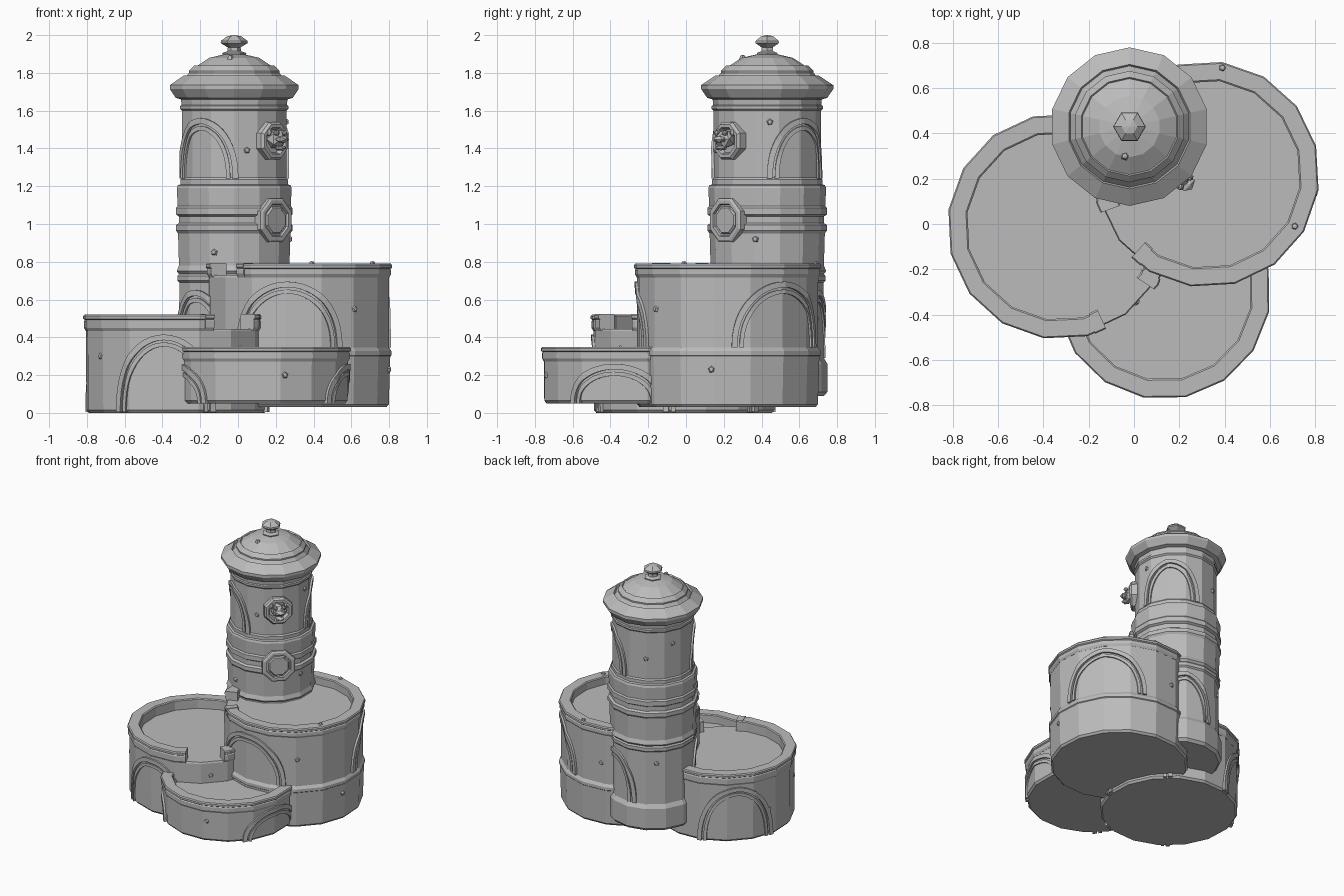
import bpy, bmesh
from math import sin, cos, pi, radians, degrees
from mathutils import Matrix, Vector

if "Cube" in bpy.data.objects:
    bpy.data.objects.remove(bpy.data.objects["Cube"], do_unlink=True)

stone = bpy.data.materials.new("grey stone")
stone.use_nodes = True
stone.diffuse_color = (0.5, 0.5, 0.5, 1)
stone.node_tree.nodes["Principled BSDF"].inputs["Base Color"].default_value = (0.5, 0.5, 0.5, 1)


def finish(name, bm, matrix):
    bmesh.ops.remove_doubles(bm, verts=bm.verts, dist=0.0002)
    bmesh.ops.recalc_face_normals(bm, faces=bm.faces)
    mesh = bpy.data.meshes.new(name)
    bm.to_mesh(mesh)
    bm.free()
    mesh.materials.append(stone)
    obj = bpy.data.objects.new(name, mesh)
    obj.matrix_world = matrix
    bpy.context.collection.objects.link(obj)
    return obj


def skin(name, rings, matrix, loop, section_loop):
    """Join a row of equal cross-sections with quads."""
    bm = bmesh.new()
    rows = [[bm.verts.new(p) for p in ring] for ring in rings]
    count, size = len(rows), len(rows[0])
    for i in range(count if loop else count - 1):
        a, b = rows[i], rows[(i + 1) % count]
        for j in range(size if section_loop else size - 1):
            k = (j + 1) % size
            bm.faces.new((a[j], a[k], b[k], b[j]))
    if not loop:
        bm.faces.new(rows[0])
        bm.faces.new(rows[-1])
    return finish(name, bm, matrix)


def polar(r, a, z):
    return (r * cos(a), r * sin(a), z)


def lathe(name, profile, sides, turn, matrix):
    angles = [radians(turn) + 2 * pi * i / sides for i in range(sides)]
    return skin(name, [[polar(r, a, z) for r, z in profile] for a in angles], matrix, True, False)


class Drum:
    """A many-sided round body that reliefs can follow."""

    def __init__(self, x, y, sides, turn):
        self.sides, self.turn = sides, turn
        self.matrix = Matrix.Translation((x, y, 0))

    def flat(self, deg):
        step = 360 / self.sides
        local = (deg - self.turn) % step - step / 2
        return cos(pi / self.sides) / cos(radians(local))

    def solid(self, name, profile):
        return lathe(name, profile, self.sides, self.turn, self.matrix)

    def arc(self, name, profile, start, end):
        step = 360 / self.sides
        corners = [self.turn + step * i for i in range(-40, 80)]
        degs = [start] + [c for c in corners if start + 0.5 < c < end - 0.5] + [end]
        rings = [[polar(r * self.flat(d), radians(d), z) for r, z in profile] for d in degs]
        return skin(name, rings, self.matrix, False, True)

    def arch(self, name, r, deg, z0, half, height):
        # two stepped mouldings, each swept along half an ellipse
        for label, inset, width, depth in (("outer", 0, 0.03, 0.014), ("inner", 0.042, 0.022, 0.009)):
            rings = []
            for i in range(25):
                t = pi * i / 24
                ring = []
                for cut, lift in ((inset, -0.02), (inset, depth), (inset + width, depth), (inset + width, -0.02)):
                    d = deg + degrees((half - cut) * cos(t) / r)
                    z = z0 + (height - cut) * sin(t) ** 0.9
                    ring.append(polar(r * self.flat(d) + lift, radians(d), z))
                rings.append(ring)
            skin(f"{name}_{label}_moulding", rings, self.matrix, False, True)

    def facing(self, r, deg, z):
        # local z points outwards, local y points up
        out = Vector((cos(radians(deg)), sin(radians(deg)), 0))
        side = Vector((0, 0, 1)).cross(out)
        basis = Matrix((side, Vector((0, 0, 1)), out)).transposed().to_4x4()
        return self.matrix @ Matrix.Translation(out * r + Vector((0, 0, z))) @ basis

    def stud(self, r, deg, z):
        lathe("stone_nub", [(0, -0.01), (0.024, -0.01), (0.012, 0.009), (0, 0.011)], 5, 20,
              self.facing(r * self.flat(deg), deg, z))


def basin(name, drum, r, z0, floor, top, rim_spans, base_top=None):
    body = [(0, z0), (r - 0.03, z0), (r - 0.017, z0 + 0.015)]
    if base_top:
        body += [(r - 0.009, base_top - 0.035), (r - 0.003, base_top - 0.03),
                 (r - 0.003, base_top - 0.008), (r - 0.017, base_top + 0.012)]
    body += [(r - 0.015, floor - 0.012), (r - 0.02, floor), (0, floor)]
    drum.solid(name + "_body", body)
    low = floor - 0.012
    rim = [(r - 0.085, low), (r - 0.085, top - 0.006), (r - 0.078, top), (r - 0.006, top), (r, top - 0.008),
           (r, top - 0.022), (r - 0.009, top - 0.028), (r - 0.005, top - 0.034), (r - 0.005, low + 0.016),
           (r - 0.014, low)]
    for start, end in rim_spans:
        drum.arc(name + "_rim", rim, start, end)
        if end - start < 355:
            block = [(q + (0.005 if q > r - 0.04 else -0.005), z + 0.004) for q, z in rim]
            drum.arc(name + "_rim_end", block, start, start + 6)
            drum.arc(name + "_rim_end", block, end - 6, end)


# Three stepped basins, the upper two with a spillway gap
high = Drum(0.32, 0.22, 16, 14.5)
left = Drum(-0.325, -0.01, 16, 14)
front = Drum(0.13, -0.30, 16, 12)
basin("high_basin", high, 0.5, 0.03, 0.73, 0.79, [(228, 560)], 0.335)
basin("middle_basin", left, 0.5, 0, 0.445, 0.52, [(-34, 294)])
basin("low_basin", front, 0.475, 0.05, 0.285, 0.35, [(0, 360)])

for deg in (38, -97):
    high.arch("high_basin_arch", 0.485, deg, 0.345, 0.3, 0.35)
for deg in (-98, 135, 20):
    left.arch("middle_basin_arch", 0.485, deg, 0.005, 0.28, 0.41)
for deg in (-10, -163):
    front.arch("low_basin_arch", 0.459, deg, 0.05, 0.26, 0.21)

# Tower shaft with bands
tower = Drum(-0.02, 0.43, 14, 90)
shaft = [(0, 0.09), (0.3, 0.09), (0.318, 0.11), (0.318, 0.26), (0.3, 0.29), (0.298, 0.69), (0.308, 0.7),
         (0.308, 0.725), (0.3, 0.735), (0.312, 0.75), (0.3, 0.78), (0.305, 0.95), (0.316, 0.965),
         (0.316, 0.995), (0.3, 1.005), (0.3, 1.04), (0.316, 1.05), (0.316, 1.085), (0.307, 1.095),
         (0.312, 1.19), (0.306, 1.205), (0.292, 1.21), (0.292, 1.235), (0.284, 1.245), (0.284, 1.6),
         (0.294, 1.61), (0.294, 1.625), (0.286, 1.63), (0.29, 1.67), (0, 1.67)]
tower.solid("tower_shaft", shaft)
for deg in (42, 232):
    tower.arch("upper_tower_arch", 0.284, deg, 1.24, 0.21, 0.32)
for deg in (62, 227):
    tower.arch("lower_tower_arch", 0.299, deg, 0.29, 0.21, 0.36)

# Domed cap and finial
tower.solid("tower_cap", [(0, 1.66), (0.29, 1.66), (0.318, 1.668), (0.35, 1.715), (0.35, 1.735), (0.275, 1.785),
                          (0.268, 1.772), (0.246, 1.8), (0.246, 1.81), (0.218, 1.838), (0.212, 1.83),
                          (0.135, 1.88), (0.06, 1.897), (0, 1.9)])
lathe("finial", [(0, 1.885), (0.06, 1.885), (0.064, 1.905), (0.036, 1.915), (0.034, 1.935), (0.072, 1.958),
                 (0.07, 1.97), (0.035, 1.995), (0, 2.0)], 6, 0, tower.matrix)

# Eight-sided plaque and round spout frame on the front corner
lathe("plaque", [(0, -0.05), (0.125, -0.05), (0.125, 0.018), (0.112, 0.026), (0.092, 0.026), (0.088, 0.012),
                 (0.078, 0.012), (0.07, 0.022), (0, 0.022)], 8, 22.5, tower.facing(0.296, -45, 1.02))
lathe("spout_frame", [(0, -0.04), (0.107, -0.04), (0.107, 0.025), (0.095, 0.04), (0.076, 0.04), (0.066, 0.012),
                      (0, 0.012)], 8, 22.5, tower.facing(0.276, -45, 1.44))


# Carved animal head spout
def lump(name, place, size):
    bm = bmesh.new()
    bmesh.ops.create_icosphere(bm, subdivisions=1, radius=1)
    bmesh.ops.scale(bm, vec=size, verts=bm.verts)
    finish(name, bm, tower.facing(0.276, -45, 1.44) @ Matrix.Translation(place))


lump("spout_head", (0, 0.01, 0.04), (0.06, 0.055, 0.05))
lump("spout_muzzle", (0, 0.008, 0.08), (0.042, 0.02, 0.035))
lump("spout_jaw", (0, -0.038, 0.07), (0.036, 0.014, 0.034))
for side in (-1, 1):
    lump("spout_eye", (side * 0.03, 0.042, 0.07), (0.017, 0.017, 0.018))
    lump("spout_ear", (side * 0.052, 0.045, 0.035), (0.016, 0.024, 0.016))

# Scattered chips on the stonework
for drum, r, deg, z in ((high, 0.484, -52, 0.55), (high, 0.49, -10, 0.23), (high, 0.484, 100, 0.5),
                        (left, 0.484, 213, 0.3), (left, 0.484, 165, 0.2), (left, 0.484, -45, 0.34),
                        (front, 0.46, -75, 0.2), (tower, 0.303, 249, 0.85), (tower, 0.303, -12, 0.92),
                        (tower, 0.284, 3, 1.54), (tower, 0.284, -76, 1.39), (tower, 0.284, 115, 1.4),
                        (tower, 0.284, 155, 1.5), (tower, 0.3, 130, 0.6)):
    drum.stud(r, deg, z)
for x, y, z in ((-0.04, 0.3, 1.882), (0.39, 0.69, 0.79), (0.71, -0.01, 0.79)):
    lathe("top_nub", [(0.02, -0.01), (0.012, 0.01), (0, 0.013)], 5, 0, Matrix.Translation((x, y, z)))
